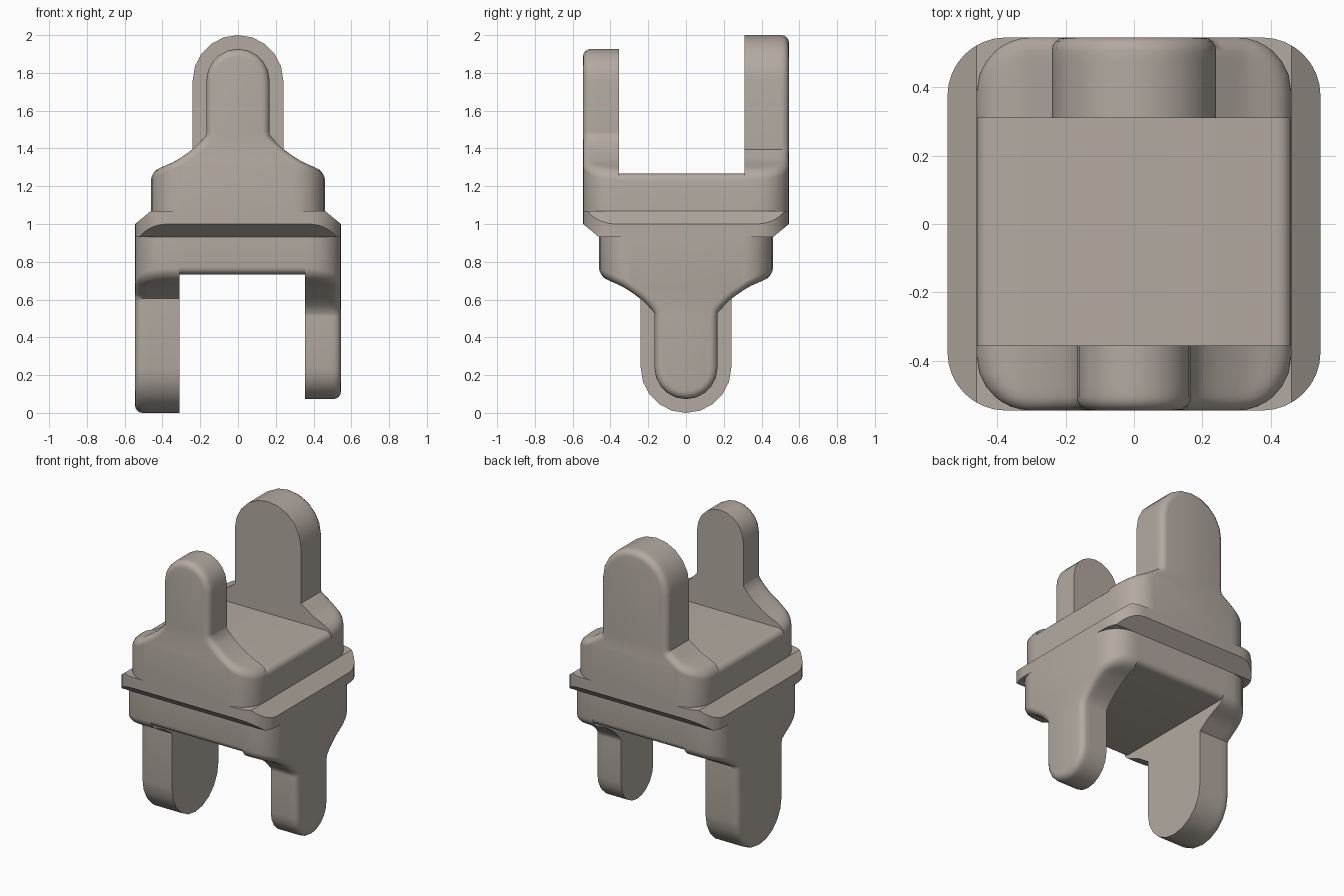
import bpy, bmesh
from math import sin, cos, pi, sqrt, hypot, radians

if "Cube" in bpy.data.objects:
    bpy.data.objects.remove(bpy.data.objects["Cube"])

OUT, W = 0.545, 0.46          # outer half size, narrow half width
R, FIL = 0.16, 0.04           # vertical corner radius, edge fillet
ZB, ARCH_Z = 1.07, 1.76       # base of a yoke, centre of the arm arches
SHOULDER = [(0.165, 1.475), (0.18, 1.453), (0.24, 1.395), (0.33, 1.333),
            (0.40, 1.303), (0.46, 1.275)]

metal = bpy.data.materials.new("warm_grey")
metal.diffuse_color = (0.45, 0.40, 0.355, 1)
metal.use_nodes = True
metal.node_tree.nodes["Principled BSDF"].inputs["Base Color"].default_value = metal.diffuse_color


def upper(x, y, z):
    return (x, y, z)


def lower(x, y, z):           # half turn: the second yoke is crossed and upside down
    return (-y, -x, 2 - z)


def finish(bm, name, sharp):
    bmesh.ops.recalc_face_normals(bm, faces=bm.faces)
    me = bpy.data.meshes.new(name)
    bm.to_mesh(me)
    bm.free()
    me.materials.append(metal)
    for p in me.polygons:
        p.use_smooth = True
    me.set_sharp_from_angle(angle=radians(sharp))
    ob = bpy.data.objects.new(name, me)
    bpy.context.collection.objects.link(ob)
    return ob


def loft(name, rings):
    bm = bmesh.new()
    vs = [[bm.verts.new(p) for p in ring] for ring in rings]
    n = len(vs[0])
    for a, b in zip(vs, vs[1:]):
        for i in range(n):
            j = (i + 1) % n
            bm.faces.new((a[i], a[j], b[j], b[i]))
    bm.faces.new(vs[0])
    bm.faces.new(vs[-1])
    return finish(bm, name, 52)


def shoulder_z(x):
    for (x0, z0), (x1, z1) in zip(SHOULDER, SHOULDER[1:]):
        if x <= x1:
            return z0 + (z1 - z0) * (x - x0) / (x1 - x0)
    return SHOULDER[-1][1]


def drop(d):                  # fillet drop at distance d from the outer wall
    d = max(d, 0)
    return FIL - sqrt(FIL ** 2 - (FIL - d) ** 2) if d < FIL else 0


def half_section(a, t):
    """Right half outline of an arm of half width a, at depth t from its outer face."""
    f = drop(t)
    pts = []
    for k in range(6):
        ang = pi / 2 - k * pi / 10
        pts.append(((a - f) * cos(ang), ARCH_Z + (a - f) * sin(ang)))
    pts.append((a - f, shoulder_z(a) + 0.015))
    w = W - R + sqrt(max(R ** 2 - max(R - t, 0) ** 2, 0))
    n = 12
    for j in range(n + 1):
        s = sin(j / n * pi / 2)
        x = a + (w - a) * s
        if x > W - R and t < R:
            d = R - hypot(x - (W - R), R - t)
        else:
            d = min(t, W - x)
        g = drop(d)
        nx = 0.7 * (1 - s)
        pts.append((x - g * nx, shoulder_z(x) - g * sqrt(1 - nx * nx)))
    pts.append((w, ZB))
    return pts


def arm(name, a, depth, side, place):
    rings = []
    for t in (0, 0.003, 0.012, 0.025, 0.04, 0.07, 0.11, 0.16, depth):
        h = half_section(a, t)
        full = h + [(-x, z) for x, z in reversed(h[1:])]
        rings.append([place(x, side * (OUT - t), z) for x, z in full])
    loft(name, rings)


def saddle(name, place):
    top, h = 1.267, []
    for k in range(6):
        ang = pi / 2 - k * pi / 10
        h.append((W - FIL + FIL * cos(ang), top - FIL + FIL * sin(ang)))
    h.append((W, ZB))
    full = h + [(-x, z) for x, z in reversed(h)]
    loft(name, [[place(x, y, z) for x, z in full] for y in (-0.355, 0.31)])


# two crossed yokes, each with a short arm, a long arm and a block between
for label, place in (("upper", upper), ("lower", lower)):
    arm(label + "_short_arm", 0.167, 0.19, -1, place)
    arm(label + "_long_arm", 0.24, 0.235, 1, place)
    saddle(label + "_saddle", place)

# rounded square plate, chamfered along x above and along y below
bm = bmesh.new()
c = OUT - 0.17
ring = []
for q, (sx, sy) in enumerate(((1, 1), (-1, 1), (-1, -1), (1, -1))):
    for k in range(9):
        ang = (q + k / 8) * pi / 2
        ring.append((sx * c + 0.17 * cos(ang), sy * c + 0.17 * sin(ang)))
lo = [bm.verts.new((x, y, 0.93)) for x, y in ring]
hi = [bm.verts.new((x, y, 1.07)) for x, y in ring]
for i in range(len(ring)):
    j = (i + 1) % len(ring)
    bm.faces.new((lo[i], lo[j], hi[j], hi[i]))
bm.faces.new(lo[::-1])
bm.faces.new(hi)
for s in (-1, 1):
    for co, no in (((s * OUT, 0, 1), (s * 0.07, 0, 0.085)),
                   ((0, s * OUT, 1), (0, s * 0.07, -0.085))):
        bmesh.ops.bisect_plane(bm, geom=bm.verts[:] + bm.edges[:] + bm.faces[:],
                               dist=1e-5, plane_co=co, plane_no=no, clear_outer=True)
        bmesh.ops.holes_fill(bm, edges=[e for e in bm.edges if e.is_boundary], sides=0)
finish(bm, "middle_plate", 32)
